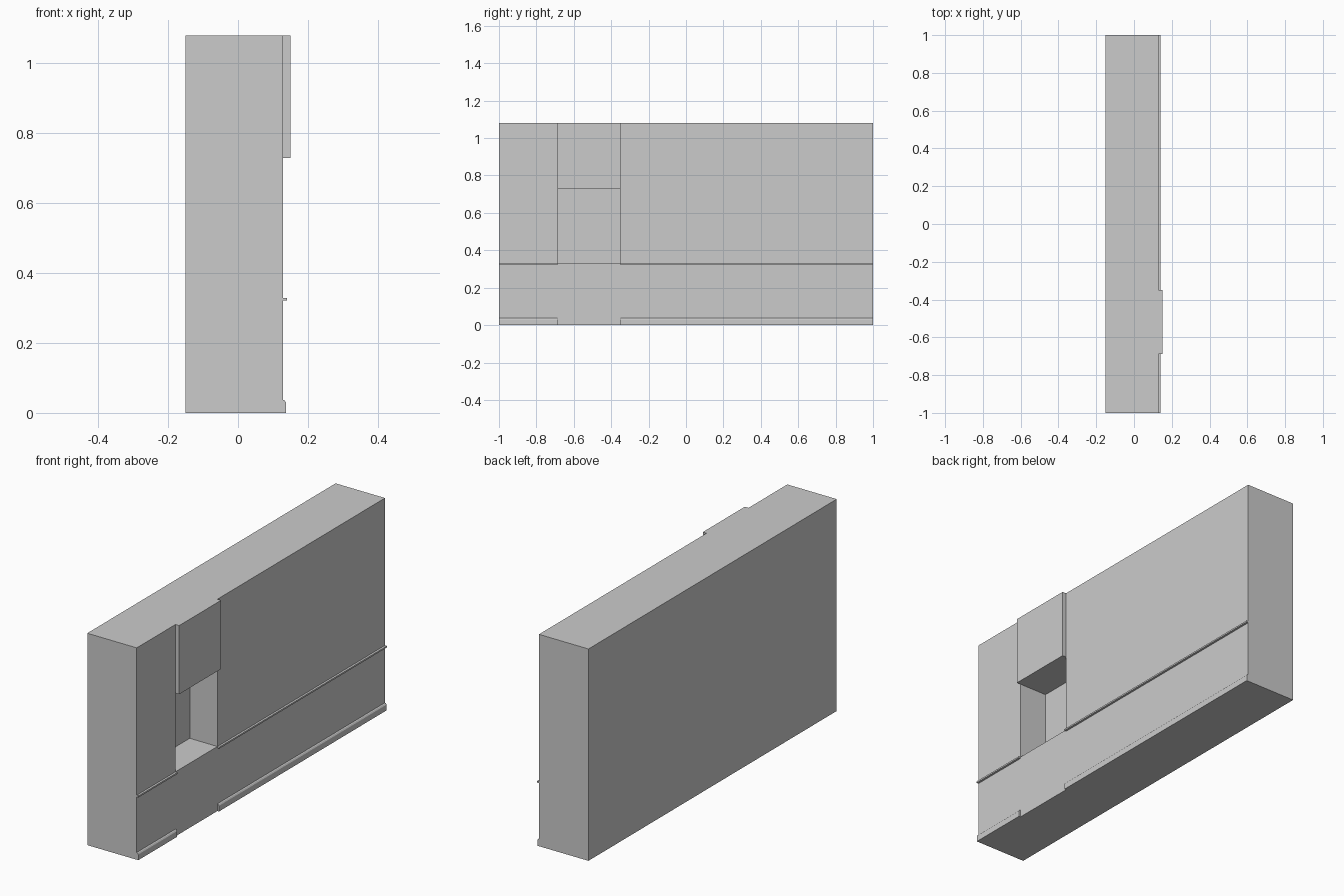
import bpy, bmesh

if "Cube" in bpy.data.objects:
    bpy.data.objects.remove(bpy.data.objects["Cube"])

BACK, FACE, FRONT = -0.15, 0.129, 0.15   # wall back, wall face, breast face
HEIGHT = 1.08
NICHE_Y = (-0.688, -0.35)
NICHE_Z = (0.329, 0.73)
NICHE_BACK = -0.027


def extrude_y(name, profile, y0, y1):
    """Extrude an (x, z) profile along y into a closed solid."""
    bm = bmesh.new()
    face = bm.faces.new([bm.verts.new((x, y0, z)) for x, z in profile])
    ext = bmesh.ops.extrude_face_region(bm, geom=[face])
    moved = [v for v in ext["geom"] if isinstance(v, bmesh.types.BMVert)]
    bmesh.ops.translate(bm, verts=moved, vec=(0, y1 - y0, 0))
    bmesh.ops.recalc_face_normals(bm, faces=bm.faces[:])
    mesh = bpy.data.meshes.new(name)
    bm.to_mesh(mesh)
    bm.free()
    obj = bpy.data.objects.new(name, mesh)
    bpy.context.collection.objects.link(obj)
    return obj


def rect(x0, x1, z0, z1):
    return [(x0, z0), (x1, z0), (x1, z1), (x0, z1)]


# Wall with the fireplace-like niche cut into its face
wall = extrude_y("wall", rect(BACK, FACE, 0, HEIGHT), -1, 1)
cutter = extrude_y("niche_cutter", rect(NICHE_BACK, 0.3, *NICHE_Z), *NICHE_Y)
cutter.hide_render = True
mod = wall.modifiers.new("niche", 'BOOLEAN')
mod.operation = 'DIFFERENCE'
mod.solver = 'EXACT'
mod.object = cutter
bpy.context.view_layer.objects.active = wall
bpy.ops.object.modifier_apply(modifier=mod.name)
bpy.data.objects.remove(cutter)

# Raised panel above the niche
extrude_y("upper_panel", rect(FACE, FRONT, NICHE_Z[1], HEIGHT), *NICHE_Y)

# Skirting and thin rail, interrupted at the niche
skirting = [(FACE, 0), (0.138, 0), (0.138, 0.029), (0.134, 0.035), (FACE, 0.037)]
rail = rect(FACE, 0.14, 0.321, 0.329)
for side, y0, y1 in (("left", -1, NICHE_Y[0]), ("right", NICHE_Y[1], 1)):
    extrude_y("skirting_" + side, skirting, y0, y1)
    extrude_y("rail_" + side, rail, y0, y1)
